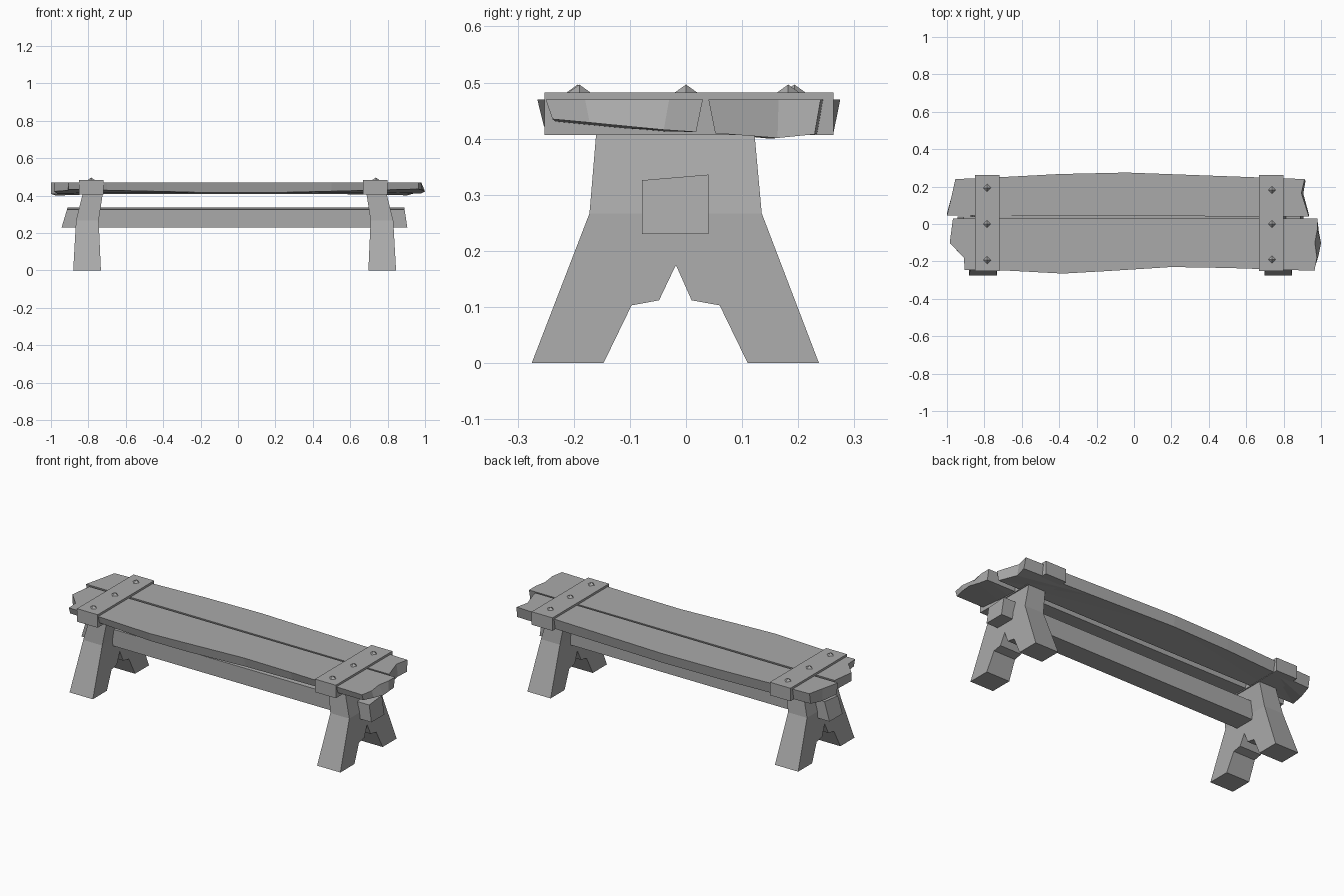
import bpy, bmesh
from mathutils import Vector

cube = bpy.data.objects.get("Cube")
if cube:
    bpy.data.objects.remove(cube)

grey = bpy.data.materials.new("plain_grey")
grey.use_nodes = True
colour = (0.4, 0.4, 0.4, 1)
grey.diffuse_color = colour
bsdf = grey.node_tree.nodes["Principled BSDF"]
bsdf.inputs["Base Color"].default_value = colour
bsdf.inputs["Roughness"].default_value = 0.8


def finish(bm, name):
    bmesh.ops.recalc_face_normals(bm, faces=bm.faces)
    mesh = bpy.data.meshes.new(name)
    bm.to_mesh(mesh)
    bm.free()
    mesh.materials.append(grey)
    ob = bpy.data.objects.new(name, mesh)
    bpy.context.collection.objects.link(ob)
    return ob


def prism(lower, upper):
    """Closed solid between two matching outlines."""
    bm = bmesh.new()
    a = [bm.verts.new(p) for p in lower]
    b = [bm.verts.new(p) for p in upper]
    bm.faces.new(a)
    bm.faces.new(b)
    for i in range(len(a)):
        j = (i + 1) % len(a)
        bm.faces.new((a[i], a[j], b[j], b[i]))
    return bm


def box(name, x0, x1, y0, y1, z0, z1):
    ring = [(x0, y0), (x1, y0), (x1, y1), (x0, y1)]
    return finish(prism([(x, y, z0) for x, y in ring],
                        [(x, y, z1) for x, y in ring]), name)


def plank(name, outline, mid_y, underside, jut):
    """Board with a worn underside; jut pushes chosen lower points along x."""
    upper = [(x, y, 0.47) for x, y in outline]
    lower = []
    for i, (x, y) in enumerate(outline):
        y2 = y + (0.012 if y < mid_y else -0.012) * min(1, abs(y - mid_y) * 10)
        lower.append((x + jut.get(i, 0), y2, underside(x, y2)))
    bm = prism(lower, upper)
    bmesh.ops.triangulate(bm, faces=[f for f in bm.faces if len(f.verts) > 4])
    return finish(bm, name)


# Seat planks with broken ends
plank("back_plank",
      [(-1.0, 0.045), (0.935, 0.04), (0.895, 0.165), (0.912, 0.24),
       (0.45, 0.257), (-0.04, 0.275), (-0.4, 0.267), (-0.72, 0.25),
       (-0.955, 0.24), (-0.975, 0.15)],
      0.15, lambda x, y: 0.40 + 0.1 * abs(y - 0.15), {2: 0.01, 3: 0.005})
plank("front_plank",
      [(-0.968, 0.03), (-0.985, -0.1), (-0.91, -0.18), (-0.905, -0.247),
       (-0.7, -0.248), (-0.38, -0.265), (-0.15, -0.252), (0.2, -0.23),
       (0.5, -0.235), (0.965, -0.25), (0.978, -0.18), (0.967, -0.1),
       (0.98, -0.03), (0.98, 0.03)],
      -0.11, lambda x, y: 0.412 + 0.1 * max(0, -y) * abs(x),
      {10: 0.008, 11: 0.033, 12: 0.008})

# Stretcher beam with slanted ends and a sloping top
section = [(-0.078, 0.23), (0.04, 0.23), (0.04, 0.336), (-0.078, 0.326)]
finish(prism([(-0.943 + (z - 0.23) * 0.3, y, z) for y, z in section],
             [(0.905 - (z - 0.23) * 0.15, y, z) for y, z in section]),
       "stretcher_beam")

# Trestle legs: splayed profile, bent at the waist
KNEE, TOP = 0.267, 0.41
profile = [(-0.275, 0), (-0.147, 0), (-0.097, 0.103), (-0.048, 0.112),
           (-0.018, 0.175), (0.01, 0.112), (0.06, 0.103), (0.11, 0),
           (0.237, 0), (0.135, KNEE), (0.122, TOP), (-0.16, TOP),
           (-0.172, KNEE)]


def leg(name, side):
    bm = prism([(-1, y, z) for y, z in profile], [(1, y, z) for y, z in profile])
    bmesh.ops.bisect_plane(bm, geom=bm.verts[:] + bm.edges[:] + bm.faces[:],
                           dist=1e-4, plane_co=Vector((0, 0, KNEE)),
                           plane_no=Vector((0, 0, 1)))
    foot, waist, head = (0.715, 0.863), (0.727, 0.848), (0.705, 0.812)
    for v in bm.verts:
        k = 1 if v.co.x > 0 else 0
        if v.co.z <= KNEE:
            x = foot[k] + (waist[k] - foot[k]) * v.co.z / KNEE
        else:
            x = waist[k] + (head[k] - waist[k]) * (v.co.z - KNEE) / (TOP - KNEE)
        v.co.x = side * x - 0.018
    finish(bm, name)


# Each end: leg, strap and three diamond studs
for label, side, x0, x1, stud_x, studs in (
        ("right", -1, -0.85, -0.718, -0.785, (-0.193, 0, 0.193)),
        ("left", 1, 0.667, 0.8, 0.737, (-0.19, 0, 0.182))):
    leg(label + "_leg", side)
    box(label + "_strap", x0, x1, -0.252, 0.263, 0.407, 0.482)
    for n, y in enumerate(studs):
        bm = bmesh.new()
        bmesh.ops.create_cone(bm, cap_ends=True, segments=4, radius1=0.021,
                              radius2=0, depth=0.015)
        bmesh.ops.translate(bm, verts=bm.verts, vec=(stud_x, y, 0.489))
        finish(bm, f"{label}_stud_{n + 1}")
